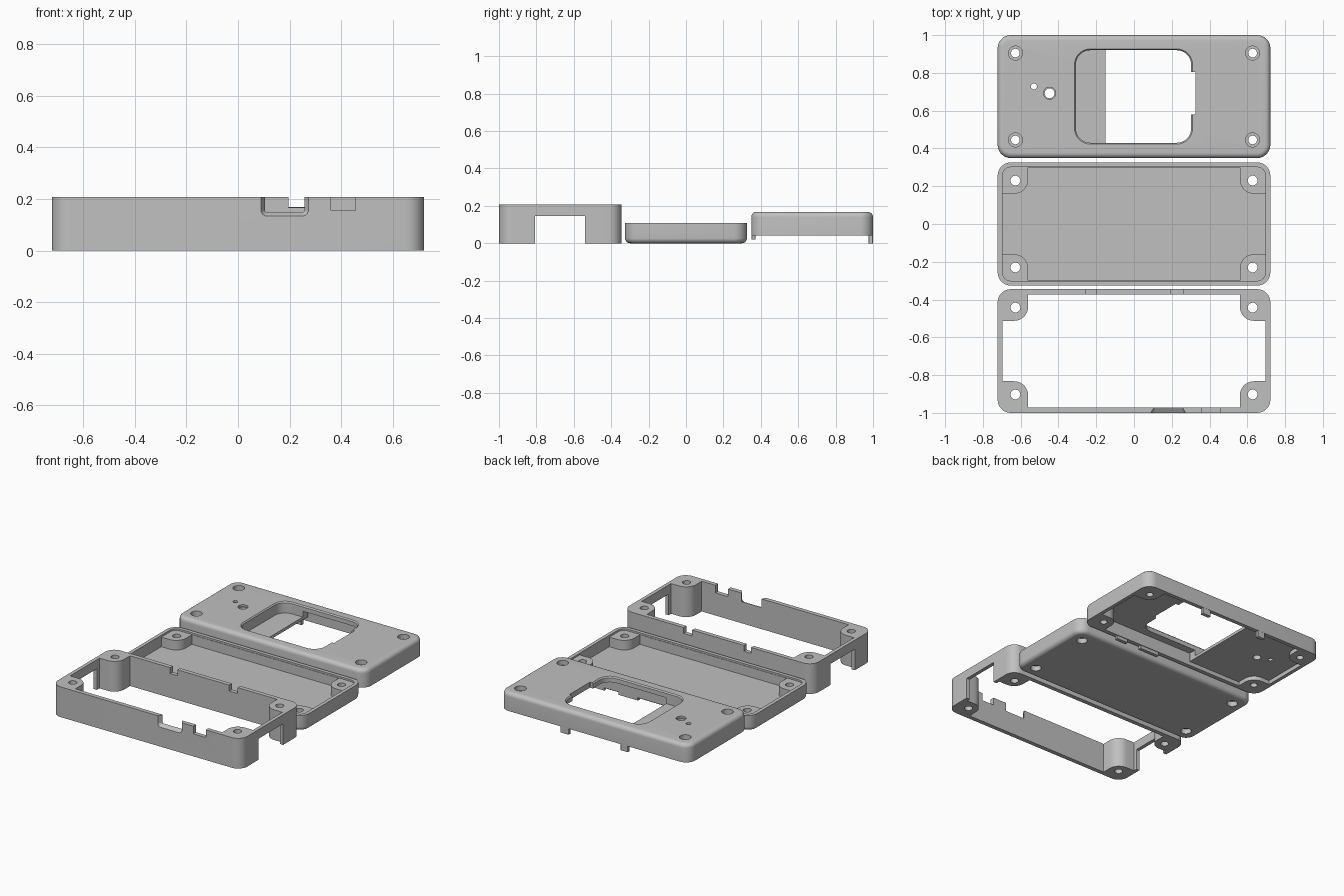
import bpy
import math
from mathutils import Matrix

if "Cube" in bpy.data.objects:
    bpy.data.objects.remove(bpy.data.objects["Cube"])

grey = bpy.data.materials.new("plain_grey")
grey.diffuse_color = (0.53, 0.53, 0.53, 1)
grey.use_nodes = True
grey.node_tree.nodes["Principled BSDF"].inputs["Base Color"].default_value = grey.diffuse_color


def loft(name, x0, x1, y0, y1, r, levels, seg=8):
    """Rounded rectangle stacked through (z, inset) levels."""
    verts, faces = [], []
    n = 4 * (seg + 1)
    for z, inset in levels:
        rad = max(r - inset, 0.002)
        for k, (cx, cy) in enumerate([(x1, y1), (x0, y1), (x0, y0), (x1, y0)]):
            sx, sy = (1 if cx == x1 else -1), (1 if cy == y1 else -1)
            px, py = cx - sx * (inset + rad), cy - sy * (inset + rad)
            for i in range(seg + 1):
                a = (k + i / seg) * math.pi / 2
                verts.append((px + rad * math.cos(a), py + rad * math.sin(a), z))
    for j in range(len(levels) - 1):
        for i in range(n):
            a, b = j * n + i, j * n + (i + 1) % n
            faces.append((a, b, b + n, a + n))
    faces.append(tuple(reversed(range(n))))
    faces.append(tuple(range((len(levels) - 1) * n, len(levels) * n)))
    me = bpy.data.meshes.new(name)
    me.from_pydata(verts, [], faces)
    me.materials.append(grey)
    ob = bpy.data.objects.new(name, me)
    bpy.context.collection.objects.link(ob)
    return ob


def block(x0, x1, y0, y1, z0, z1, r=0.003):
    return loft("cutter", x0, x1, y0, y1, r, [(z0, 0), (z1, 0)], 8 if r > 0.01 else 1)


def cylinder(x, y, r, z0, z1):
    me = bpy.data.meshes.new("cutter")
    n = 32
    vs = [(x + r * math.cos(2 * math.pi * i / n), y + r * math.sin(2 * math.pi * i / n), z)
          for z in (z0, z1) for i in range(n)]
    fs = [(i, (i + 1) % n, (i + 1) % n + n, i + n) for i in range(n)]
    fs += [tuple(reversed(range(n))), tuple(range(n, 2 * n))]
    me.from_pydata(vs, [], fs)
    me.materials.append(grey)
    ob = bpy.data.objects.new("cutter", me)
    bpy.context.collection.objects.link(ob)
    return ob


def combine(ob, tool, op='DIFFERENCE'):
    bpy.context.view_layer.objects.active = ob
    m = ob.modifiers.new("cut", 'BOOLEAN')
    m.operation, m.solver, m.object = op, 'EXACT', tool
    bpy.ops.object.modifier_apply(modifier=m.name)
    bpy.data.objects.remove(tool)


def corners(cy, dx=0.628, dy=0.23):
    return [(sx * dx, cy + sy * dy) for sx in (-1, 1) for sy in (-1, 1)]


def cavity(cy, z0, z1, x0=-0.697, x1=0.697):
    """Inner space of a shell, leaving rounded screw posts in the corners."""
    c = block(x0, x1, cy - 0.298, cy + 0.298, z0, z1)
    for px, py in corners(cy, 0.76, 0.36):
        combine(c, block(px - 0.2, px + 0.2, py - 0.2, py + 0.2, z0 - 0.1, z1 + 0.1, 0.075))
    return c


def fillet(z, r, up):
    """Levels of a quarter-round edge ending at height z."""
    steps = [i * math.pi / 12 for i in range(7)]
    lv = [(z - up * r * (1 - math.sin(a)), r * (1 - math.cos(a))) for a in steps]
    return lv if up > 0 else lv[::-1]


def finish(ob):
    bpy.ops.object.select_all(action='DESELECT')
    ob.select_set(True)
    bpy.context.view_layer.objects.active = ob
    bpy.ops.object.shade_smooth_by_angle(angle=math.radians(30))


TAB_X = [(-0.255, -0.2), (0.195, 0.26)]

# Middle frame: open ring with screw posts
CY = -0.6725
frame = loft("middle_frame", -0.722, 0.722, -1, -0.345, 0.07, [(0, 0), (0.208, 0)])
combine(frame, cavity(CY, -0.1, 0.4))
for x, y in corners(CY):
    combine(frame, cylinder(x, y, 0.026, -0.1, 0.4))
# side openings
combine(frame, block(-1, 1, -0.807, -0.54, -0.1, 0.145))
# back notches for the lid tabs
for a, b in TAB_X:
    combine(frame, block(a, b, -0.4, -0.3, 0.167, 0.4))
# front notch and flared port
combine(frame, block(0.36, 0.455, -1.1, -0.95, 0.155, 0.4))
port = loft("cutter", 0.088, 0.274, 0.133, 0.4, 0.025,
            [(0.95, 0.016), (0.975, 0.016), (1.001, 0), (1.05, 0)])
port.data.transform(Matrix.Rotation(math.pi / 2, 4, 'X'))
combine(frame, port)
finish(frame)

# Bottom tray with rounded underside
tray = loft("bottom_tray", -0.722, 0.722, -0.326, 0.326, 0.07,
            fillet(0, 0.028, -1) + [(0.108, 0)])
combine(tray, cavity(0, 0.03, 0.4))
combine(tray, block(-0.697, 0.697, -0.301, 0.301, 0.096, 0.4, 0.045))
for x, y in corners(0):
    combine(tray, cylinder(x, y, 0.026, -0.1, 0.4))
    combine(tray, cylinder(x, y, 0.034, -0.1, 0.035))
finish(tray)

# Top lid with rounded upper edge
LY = 0.675
lid = loft("top_lid", -0.722, 0.722, 0.349, 1, 0.07, [(0.042, 0)] + fillet(0.168, 0.028, 1))
combine(lid, cavity(LY, -0.1, 0.13, -0.15))
combine(lid, cavity(LY, -0.1, 0.07, x1=-0.14))
# screen window with chamfered rim; a ledge stays on its left
combine(lid, loft("cutter", -0.316, 0.311, 0.422, 0.928, 0.085,
                  [(0.09, 0.008), (0.16, 0.008), (0.169, 0), (0.3, 0)]))
combine(lid, block(0.25, 0.326, 0.58, 0.805, 0.09, 0.3))
# screw holes with countersunk heads
for x, y in corners(LY):
    combine(lid, cylinder(x, y, 0.023, -0.1, 0.4))
    combine(lid, cylinder(x, y, 0.037, 0.135, 0.4))
# button and indicator holes
combine(lid, cylinder(-0.53, 0.728, 0.016, -0.1, 0.4))
combine(lid, cylinder(-0.447, 0.692, 0.026, -0.1, 0.4))
combine(lid, cylinder(-0.447, 0.692, 0.032, 0.155, 0.4))
# hanging tabs, back and front
for a, b in TAB_X:
    combine(lid, block(a, b, 0.975, 0.999, 0, 0.06), 'UNION')
for a, b in [(0.105, 0.257), (0.363, 0.452)]:
    combine(lid, block(a, b, 0.35, 0.372, 0.02, 0.06), 'UNION')
finish(lid)
